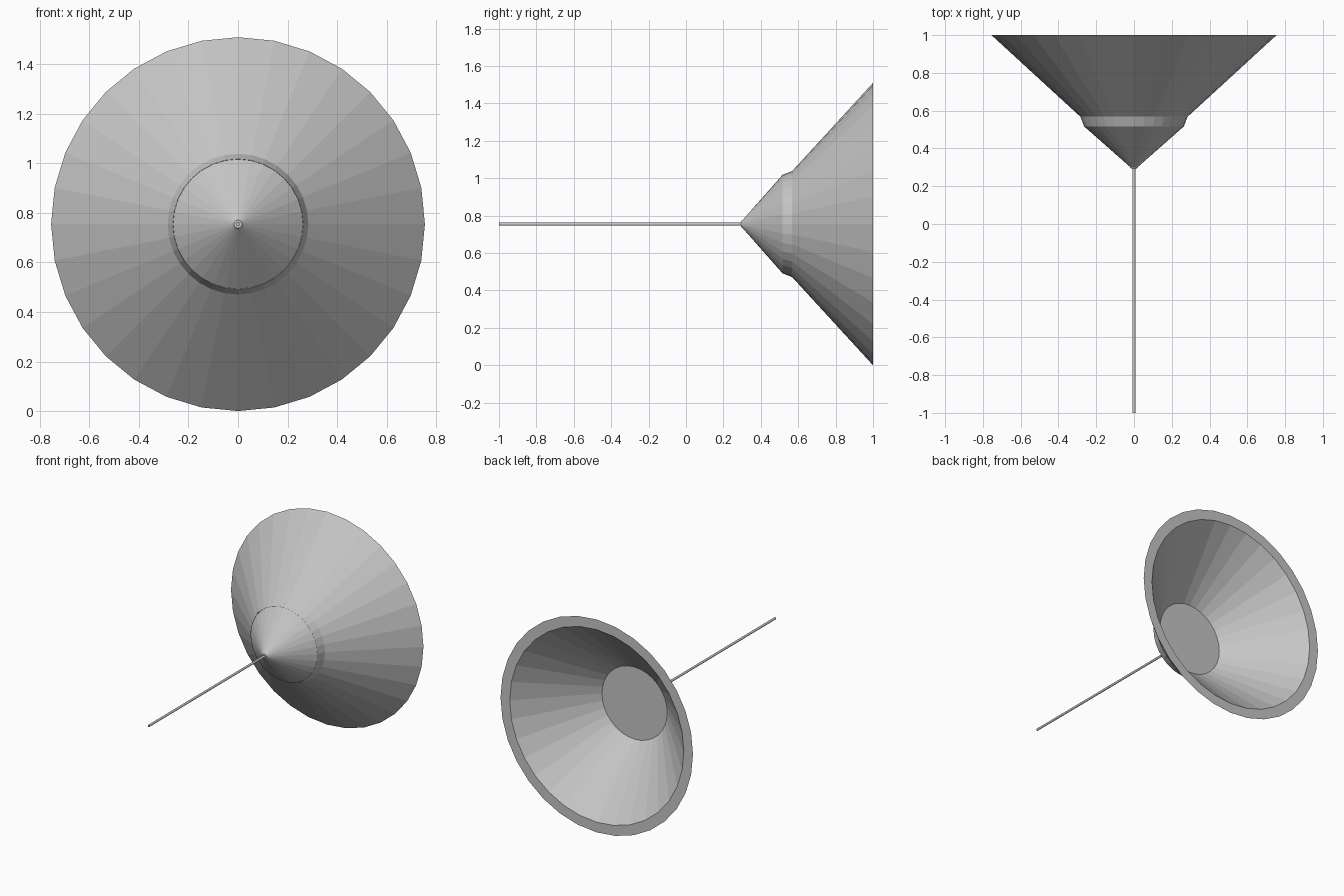
import bpy
import bmesh
import math
from mathutils import Vector

cube = bpy.data.objects.get("Cube")
if cube:
    bpy.data.objects.remove(cube, do_unlink=True)

AXIS_Z = 0.755   # height of the shared horizontal axis

grey = bpy.data.materials.new("plain_grey")
grey.use_nodes = True
colour = (0.56, 0.56, 0.56, 1)
grey.diffuse_color = colour
grey.node_tree.nodes["Principled BSDF"].inputs["Base Color"].default_value = colour


def revolve(name, profile, sides, closed=False):
    """Turn a profile of (y, radius) points around the horizontal axis."""
    bm = bmesh.new()
    verts = [bm.verts.new((0, y, r)) for y, r in profile]
    pairs = list(zip(verts, verts[1:]))
    if closed:
        pairs.append((verts[-1], verts[0]))
    edges = [bm.edges.new(p) for p in pairs]
    bmesh.ops.spin(bm, geom=verts + edges, cent=(0, 0, 0), axis=(0, 1, 0),
                   angle=math.tau, steps=sides, use_merge=False)
    bmesh.ops.remove_doubles(bm, verts=bm.verts[:], dist=0.0001)
    # Cap the open ends with flat discs
    rims = [e for e in bm.edges if e.is_boundary]
    if rims:
        bmesh.ops.holes_fill(bm, edges=rims, sides=0)
    bmesh.ops.recalc_face_normals(bm, faces=bm.faces[:])
    bmesh.ops.translate(bm, verts=bm.verts[:], vec=Vector((0, 0, AXIS_Z)))
    mesh = bpy.data.meshes.new(name)
    bm.to_mesh(mesh)
    bm.free()
    mesh.materials.append(grey)
    obj = bpy.data.objects.new(name, mesh)
    bpy.context.collection.objects.link(obj)
    return obj


# Thick flared dish with a narrow bevelled collar, open to the back
revolve("flared_dish", [(1.0, 0.755), (0.568, 0.284), (0.515, 0.263),
                        (0.57, 0.25), (1.0, 0.683)], 32, closed=True)

# Blunt nose cone, its flat base closing the middle of the dish
revolve("nose_cone", [(0.295, 0.016), (0.303, 0.022),
                      (0.515, 0.262), (0.576, 0.257)], 32)

# Long thin rod pointing forward
revolve("front_rod", [(-1.0, 0.008), (0.32, 0.008)], 12)
